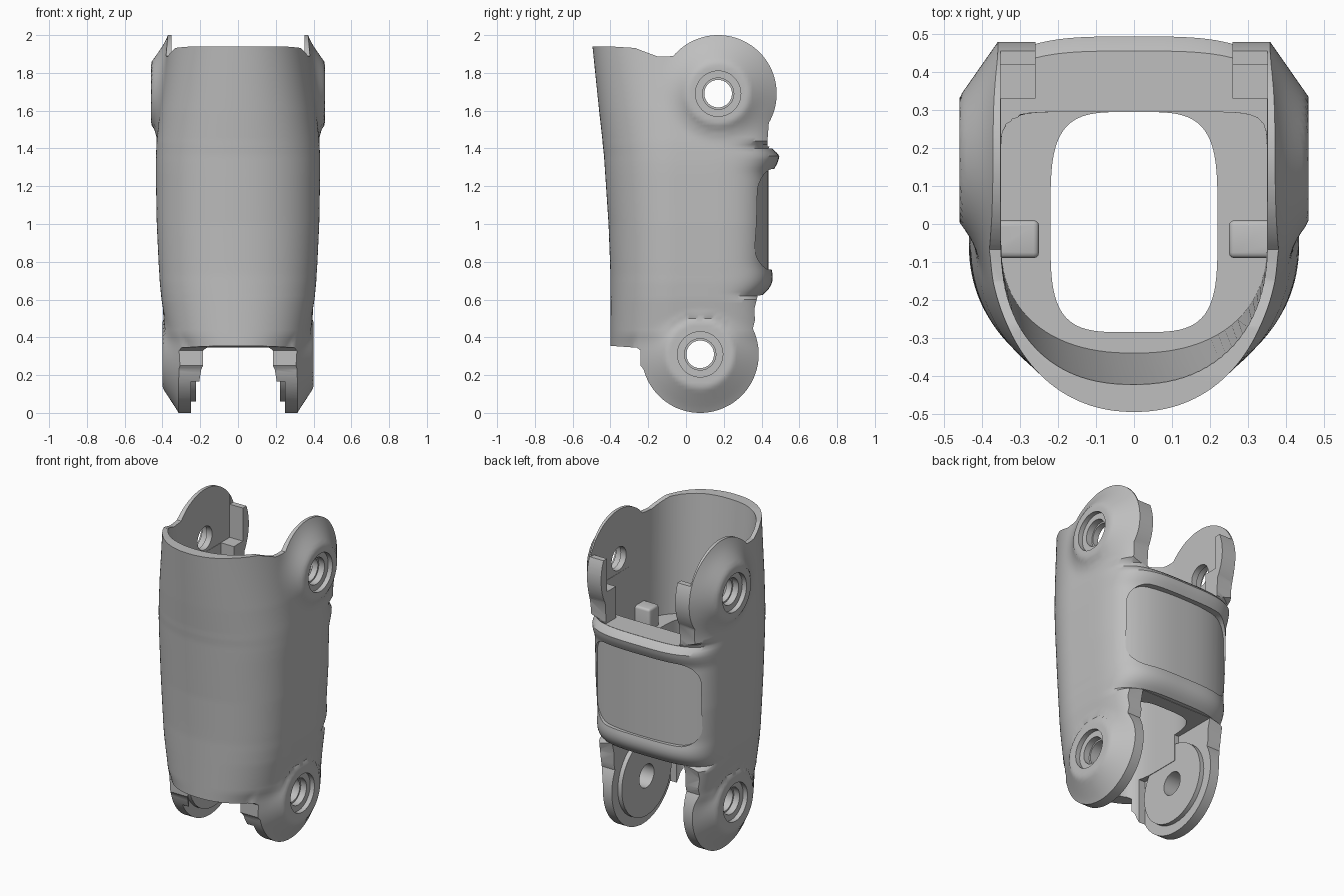
import bpy, bmesh, math
from mathutils import Matrix

if "Cube" in bpy.data.objects:
    bpy.data.objects.remove(bpy.data.objects["Cube"])

TOP, LOW = (0.17, 1.69), (0.075, 0.31)   # hinge centres (y, z)
R = 0.31                                  # ear radius

grey = bpy.data.materials.new("satin_grey")
grey.diffuse_color = (0.52, 0.52, 0.52, 1)
grey.use_nodes = True
grey.node_tree.nodes["Principled BSDF"].inputs["Base Color"].default_value = grey.diffuse_color


def make(name, bm):
    bmesh.ops.recalc_face_normals(bm, faces=bm.faces[:])
    me = bpy.data.meshes.new(name)
    bm.to_mesh(me)
    bm.free()
    me.materials.append(grey)
    ob = bpy.data.objects.new(name, me)
    bpy.context.collection.objects.link(ob)
    return ob


def boolean(ob, other, op='DIFFERENCE'):
    """Apply a boolean; keep the old mesh if a solver loses everything."""
    backup = ob.data.copy()
    for solver in ('EXACT', 'MANIFOLD', 'FLOAT'):
        m = ob.modifiers.new("cut", 'BOOLEAN')
        m.object, m.operation, m.solver = other, op, solver
        bpy.context.view_layer.objects.active = ob
        bpy.ops.object.modifier_apply(modifier=m.name)
        if len(ob.data.polygons) > 0.3 * len(backup.polygons):
            break
        ob.data = backup.copy()
    bpy.data.objects.remove(other)


def lerp(keys, z):
    for a, b in zip(keys, keys[1:]):
        if z <= b[0]:
            t = max(0, (z - a[0]) / (b[0] - a[0]))
            return [p + (q - p) * t for p, q in zip(a[1:], b[1:])]
    return keys[-1][1:]


def section(w, yf, yb, ef, eb, yc_f, yc_b, n):
    """Closed superelliptic outline, evenly spaced along its length."""
    dense = []
    for j in range(801):
        a = 2 * math.pi * (j + 0.5) / 800
        c, s = math.cos(a), math.sin(a)
        e, yc, d = (eb, yc_b, yb - yc_b) if s > 0 else (ef, yc_f, yc_f - yf)
        dense.append((math.copysign(abs(c) ** (2 / e), c) * w,
                      yc + math.copysign(abs(s) ** (2 / e), s) * d))
    run = [0]
    for p, q in zip(dense, dense[1:]):
        run.append(run[-1] + math.dist(p, q))
    pts, i = [], 0
    for k in range(n):
        t = run[-1] * k / n
        while run[i + 1] < t:
            i += 1
        f = (t - run[i]) / (run[i + 1] - run[i])
        p, q = dense[i], dense[i + 1]
        pts.append((p[0] + (q[0] - p[0]) * f, p[1] + (q[1] - p[1]) * f))
    return pts


def loft(bm, keys, ef, eb, yc_f, yc_b, steps, n=110, bulge=None):
    """Rings up z; keys hold (z, half width, front y, back y)."""
    z0, z1 = keys[0][0], keys[-1][0]
    rings = []
    for i in range(steps + 1):
        z = z0 + (z1 - z0) * i / steps
        ring = []
        for x, y in section(*lerp(keys, z), ef, eb, yc_f, yc_b, n):
            if bulge:
                x = math.copysign(bulge(abs(x), y, z), x)
            ring.append(bm.verts.new((x, y, z)))
        rings.append(ring)
    for a, b in zip(rings, rings[1:]):
        for j in range(n):
            k = (j + 1) % n
            bm.faces.new((a[j], a[k], b[k], b[j]))
    bm.faces.new(rings[0][::-1])
    bm.faces.new(rings[-1])


def ear_bulge(x, y, z):
    """Blend the flat-topped conical ears softly out of the sleeve's side."""
    for (cy, cz), face, flat, slope in ((TOP, 0.46, 0.165, 0.70), (LOW, 0.40, 0.178, 0.66)):
        d = math.hypot(y - cy, z - cz)
        cone = face - max(0, d - flat) * slope - max(0, d - 0.35) * 6
        k = 0.04
        h = max(k - abs(x - cone), 0) / k
        x = max(x, cone) + (h * h * k / 4 if d > flat + 0.03 else 0)
    return x


def box(x0, x1, y0, y1, z0, z1, bevel=0.0):
    bm = bmesh.new()
    m = Matrix.Translation(((x0 + x1) / 2, (y0 + y1) / 2, (z0 + z1) / 2)) @ \
        Matrix.Diagonal((x1 - x0, y1 - y0, z1 - z0, 1))
    bmesh.ops.create_cube(bm, size=1, matrix=m)
    if bevel:
        bmesh.ops.bevel(bm, geom=bm.edges[:], offset=bevel, segments=3,
                        profile=0.5, affect='EDGES')
    return make("block", bm)


def lathe_x(name, centre, profile, n=48):
    """Revolve (x, radius) steps around a hinge axis."""
    bm = bmesh.new()
    rings = [[bm.verts.new((x, p[0], p[1])) for p in arc(centre, r, 0, 360, n)[:-1]]
             for x, r in profile]
    for a, b in zip(rings, rings[1:]):
        for j in range(n):
            k = (j + 1) % n
            bm.faces.new((a[j], a[k], b[k], b[j]))
    bm.faces.new(rings[0])
    bm.faces.new(rings[-1])
    return make(name, bm)


def prism(pts, axis, a, b):
    """Extrude a 2D outline along x (pts = y,z) or y (pts = x,z)."""
    bm = bmesh.new()
    put = (lambda p, t: (t, p[0], p[1])) if axis == 'x' else (lambda p, t: (p[0], t, p[1]))
    lo = [bm.verts.new(put(p, a)) for p in pts]
    hi = [bm.verts.new(put(p, b)) for p in pts]
    bm.faces.new(lo)
    bm.faces.new(hi[::-1])
    for i in range(len(pts)):
        k = (i + 1) % len(pts)
        bm.faces.new((lo[i], hi[i], hi[k], lo[k]))
    return make("outline", bm)


def arc(c, r, a0, a1, n):
    return [(c[0] + r * math.cos(math.radians(a0 + (a1 - a0) * i / n)),
             c[1] + r * math.sin(math.radians(a0 + (a1 - a0) * i / n))) for i in range(n + 1)]


# Outer sleeve with raised lips on its back and ears swelling out of its sides
bm = bmesh.new()
body_keys = [(-0.1, 0.28, -0.40, 0.47), (0.3, 0.325, -0.40, 0.47), (0.36, 0.345, -0.40, 0.47),
             (0.42, 0.375, -0.40, 0.46), (0.6, 0.405, -0.40, 0.45), (0.62, 0.407, -0.40, 0.40),
             (0.65, 0.41, -0.40, 0.435), (0.69, 0.414, -0.40, 0.457), (0.73, 0.416, -0.40, 0.46),
             (0.79, 0.42, -0.402, 0.446), (1.0, 0.43, -0.41, 0.453), (1.27, 0.435, -0.428, 0.456),
             (1.33, 0.435, -0.432, 0.488), (1.36, 0.434, -0.434, 0.494),
             (1.39, 0.433, -0.437, 0.47), (1.41, 0.432, -0.44, 0.44), (1.44, 0.43, -0.442, 0.52),
             (1.6, 0.415, -0.46, 0.54), (1.94, 0.372, -0.495, 0.54), (2.1, 0.35, -0.51, 0.54)]
loft(bm, body_keys, 2.15, 3.5, -0.05, 0.1, 110, 170, ear_bulge)
body = make("finger_link_shell", bm)

# Side outline: rim and ears
outline = [(-0.7, 1.94), (-0.4, 1.94), (-0.27, 1.932), (-0.2, 1.905), (-0.15, 1.887), (-0.1, 1.887)]
outline += arc(TOP, R, 140, -30, 48)
outline += [(0.432, 1.45), (0.432, 1.41), (0.7, 1.405), (0.7, 0.64), (0.38, 0.622),
            (0.362, 0.55), (0.365, 0.49)]
outline += arc(LOW, R, 26, -165, 52)
outline += [(-0.24, 0.25), (-0.24, 0.33), (-0.26, 0.345), (-0.4, 0.355), (-0.7, 0.36)]
boolean(body, prism(outline, 'x', -0.7, 0.7), 'INTERSECT')

# Recessed back panel with a curved floor
corners = []
for cx, cz, a in ((0.25, 1.17, 0), (-0.25, 1.17, 90), (-0.25, 0.88, 180), (0.25, 0.88, 270)):
    corners += arc((cx, cz), 0.12, a, a + 90, 10)
recess = prism(corners, 'y', 0.15, 0.8)
bm = bmesh.new()
loft(bm, [(0.5, 0.5, -0.3, 0.436), (1.6, 0.5, -0.3, 0.436)], 2, 2.5, 0, 0.1, 1)
boolean(recess, make("floor", bm))
boolean(body, recess)

# Wide upper bore and narrow lower bore
bm = bmesh.new()
loft(bm, [(1.2, 0.35, -0.34, 0.295), (2.2, 0.352, -0.452, 0.295)], 2.3, 9, -0.05, 0.1, 1)
boolean(body, make("upper_bore", bm))
bm = bmesh.new()
loft(bm, [(-0.2, 0.22, -0.285, 0.295), (1.3, 0.22, -0.285, 0.295)], 4, 4, 0, 0, 1)
boolean(body, make("lower_bore", bm))

# Gaps between the ears, leaving a thicker flange at the back of the top ears
boolean(body, box(-0.35, 0.35, 0.05, 0.33, 1.4, 2.3))
boolean(body, box(-0.352, 0.352, 0.06, 0.42, 1.6, 2.3))
boolean(body, box(-0.26, 0.26, 0.2, 0.8, 1.401, 2.3))
boolean(body, box(-0.351, 0.351, 0.3, 0.8, 1.81, 2.3))
boolean(body, box(-0.25, 0.25, -0.2, 0.8, -0.3, 0.45))
boolean(body, box(-0.251, 0.251, 0.1, 0.8, -0.3, 0.62))

# Inner stops and hinge discs, then the stepped pin holes
for s in (1, -1):
    boolean(body, box(*sorted((s * 0.25, s * 0.38)), -0.09, 0.01, 1.15, 1.33, 0.015), 'UNION')
    boolean(body, lathe_x("disc", LOW, [(s * 0.223, 0.25), (s * 0.29, 0.25)]), 'UNION')
for c, f in ((TOP, 0.46), (LOW, 0.40)):
    half = [(f + 0.1, 0.12), (f - 0.03, 0.12), (f - 0.03, 0.083), (f - 0.07, 0.083), (f - 0.07, 0.073)]
    boolean(body, lathe_x("pin_hole", c, [(-x, r) for x, r in half] + half[::-1]))

bpy.ops.object.select_all(action='DESELECT')
body.select_set(True)
bpy.context.view_layer.objects.active = body
bpy.ops.object.shade_smooth_by_angle(angle=math.radians(35))
